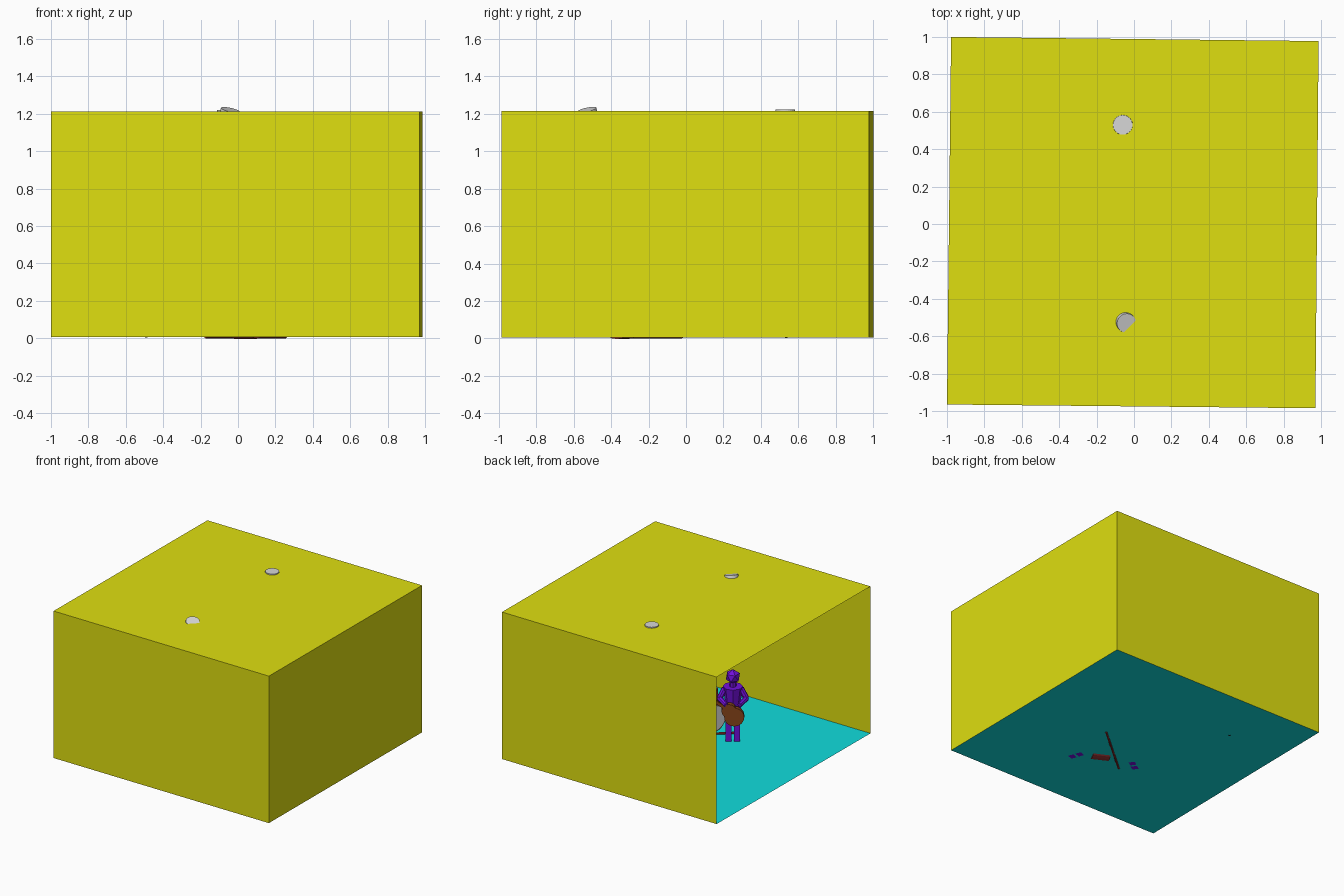
import bpy, bmesh, math
from mathutils import Vector, Matrix

if "Cube" in bpy.data.objects:
    bpy.data.objects.remove(bpy.data.objects["Cube"])


def mat(name, r, g, b):
    m = bpy.data.materials.new(name)
    m.diffuse_color = (r, g, b, 1)
    m.use_nodes = True
    m.node_tree.nodes["Principled BSDF"].inputs["Base Color"].default_value = m.diffuse_color
    return m


YELLOW = mat("yellow", 0.74, 0.74, 0.005)
CYAN = mat("cyan", 0.005, 0.72, 0.72)
GREY = mat("light grey", 0.68, 0.68, 0.68)
PURPLE = mat("purple", 0.17, 0.005, 0.72)
BROWN = mat("brown", 0.25, 0.06, 0.01)
RED = mat("dull red", 0.36, 0.04, 0.04)
DARK = mat("black", 0.02, 0.02, 0.02)


def make(name, bm, m, matrix=Matrix()):
    me = bpy.data.meshes.new(name)
    bm.to_mesh(me)
    bm.free()
    me.materials.append(m)
    ob = bpy.data.objects.new(name, me)
    bpy.context.collection.objects.link(ob)
    ob.matrix_world = matrix
    return ob


def quad(name, pts, m):
    bm = bmesh.new()
    bm.faces.new([bm.verts.new(p) for p in pts])
    return make(name, bm, m)


def box(name, size, loc, m, base=Matrix(), rot=0):
    bm = bmesh.new()
    bmesh.ops.create_cube(bm, size=1)
    bmesh.ops.scale(bm, vec=size, verts=bm.verts)
    return make(name, bm, m, base @ Matrix.Translation(loc) @ Matrix.Rotation(rot, 4, 'Y'))


def rod(name, a, b, r1, r2, m, sides=16, base=Matrix()):
    a, b = Vector(a), Vector(b)
    bm = bmesh.new()
    bmesh.ops.create_cone(bm, cap_ends=True, segments=sides, radius1=r1, radius2=r2, depth=(b - a).length)
    turn = (b - a).to_track_quat('Z', 'Y').to_matrix().to_4x4()
    return make(name, bm, m, base @ Matrix.Translation((a + b) / 2) @ turn)


# Room shell: slightly turned square, open on the left side
corners = [(-1, -0.965), (0.97, -0.985), (0.987, 0.978), (-0.978, 1.0)]
LOW, HIGH = 0.006, 1.213
quad("floor", [(x, y, LOW) for x, y in corners], CYAN)
quad("ceiling", [(x, y, HIGH) for x, y in corners], YELLOW)
for i, name in enumerate(["front_wall", "right_wall", "back_wall"]):
    (ax, ay), (bx, by) = corners[i], corners[i + 1]
    quad(name, [(ax, ay, LOW), (bx, by, LOW), (bx, by, HIGH), (ax, ay, HIGH)], YELLOW)

# Ceiling lamps, just reaching through the ceiling
for name, x, y, lean in (("back_lamp", -0.06, 0.53, 0.0), ("front_lamp", -0.04, -0.53, 0.02)):
    rod(name, (x - lean, y + lean, 1.13), (x, y, 1.221), 0.06, 0.052, GREY, 24)


# Blocky musician, facing local -y
def musician(prefix, x, y, turn):
    base = Matrix.Translation((x, y, 0)) @ Matrix.Rotation(turn, 4, 'Z')
    for side, s in (("left", 1), ("right", -1)):
        box(f"{prefix}_{side}_leg", (0.045, 0.05, 0.2), (s * 0.032, 0, 0.106), PURPLE, base)
        rod(f"{prefix}_{side}_upper_arm", (s * 0.06, 0, 0.43), (s * 0.1, -0.02, 0.36), 0.024, 0.022, PURPLE, 8, base)
        rod(f"{prefix}_{side}_forearm", (s * 0.1, -0.02, 0.36), (s * 0.05, -0.1, 0.34), 0.022, 0.018, PURPLE, 8, base)
    box(f"{prefix}_hips", (0.12, 0.07, 0.14), (0, 0, 0.25), PURPLE, base)
    rod(f"{prefix}_chest", (0, 0, 0.3), (0, 0, 0.45), 0.055, 0.075, PURPLE, 8, base)
    rod(f"{prefix}_neck", (0, 0, 0.45), (0, 0, 0.49), 0.025, 0.025, PURPLE, 8, base)
    bm = bmesh.new()
    bmesh.ops.create_icosphere(bm, subdivisions=1, radius=0.058)
    make(f"{prefix}_head", bm, PURPLE, base @ Matrix.Translation((0, 0, 0.53)))
    return base


# Standing player with a brown guitar
base = musician("player", -0.23, -0.28, math.radians(-145))
for name, x, z, r in (("guitar_lower_body", 0.01, 0.24, 0.075), ("guitar_upper_body", -0.03, 0.29, 0.055)):
    rod(name, (x, -0.1, z), (x, -0.06, z), r, r, BROWN, 16, base)
box("guitar_neck", (0.2, 0.015, 0.022), (-0.12, -0.09, 0.36), BROWN, base, math.radians(38))

# Seated drummer behind the kit
musician("drummer", 0.2, -0.44, math.radians(-70))

# Drum kit: big drum, two small drums and a floor drum
rod("big_drum", (-0.02, -0.31, 0.115), (0.1, -0.37, 0.115), 0.118, 0.118, RED, 24)
rod("big_drum_skin", (-0.026, -0.307, 0.115), (-0.02, -0.31, 0.115), 0.108, 0.108, GREY, 24)
for name, x, y, z in (("small_drum_1", 0.02, -0.27, 0.26), ("small_drum_2", 0.07, -0.41, 0.26),
                      ("floor_drum", 0.17, -0.25, 0.1)):
    rod(name, (x, y, z - 0.05), (x, y, z + 0.04), 0.06, 0.06, RED, 20)
    rod(name + "_skin", (x, y, z + 0.04), (x, y, z + 0.046), 0.055, 0.055, GREY, 20)

# Long thin bar on the floor in front of the kit
rod("floor_bar", (0.256, -0.022, 0.01), (-0.174, -0.386, 0.01), 0.01, 0.01, RED, 8)

# Thin stand near the back
rod("stand_pole", (-0.49, 0.535, 0.003), (-0.49, 0.535, 0.45), 0.007, 0.007, DARK, 8)
rod("stand_base", (-0.49, 0.535, 0.007), (-0.49, 0.535, 0.02), 0.05, 0.04, DARK, 12)
